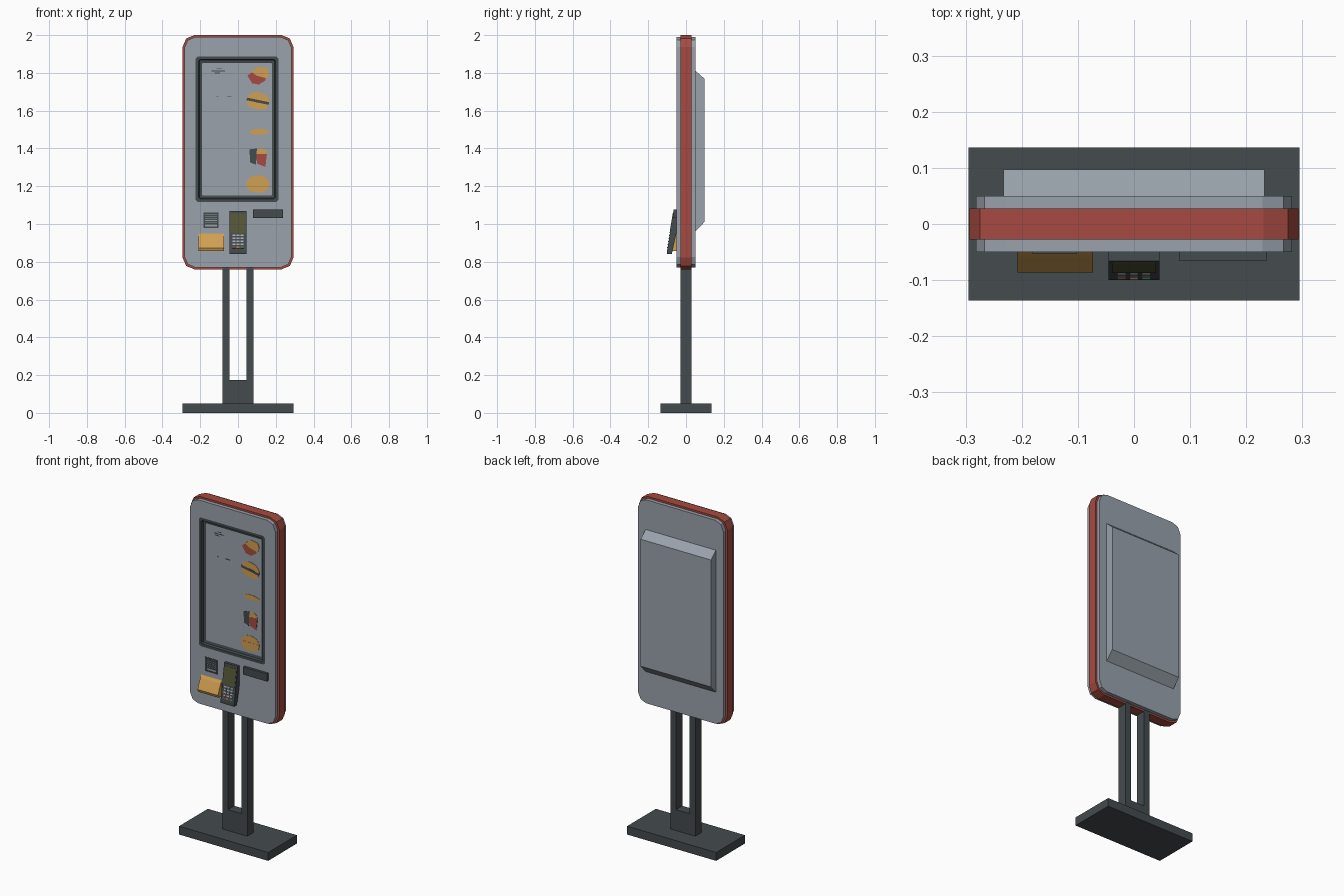
import bpy, bmesh, math
from mathutils import Matrix, Vector

if "Cube" in bpy.data.objects:
    bpy.data.objects.remove(bpy.data.objects["Cube"])

def material(name, r, g, b):
    m = bpy.data.materials.new(name)
    m.diffuse_color = (r, g, b, 1)
    m.use_nodes = True
    m.node_tree.nodes["Principled BSDF"].inputs["Base Color"].default_value = m.diffuse_color
    return m

GREY = material("panel_grey", .32, .36, .41)
DARK = material("charcoal", .058, .069, .076)
RED = material("red", .38, .07, .052)
YELLOW = material("golden", .64, .35, .085)
OLIVE = material("olive_display", .09, .093, .038)
LIGHT = material("key_grey", .45, .47, .5)
GREEN = material("key_green", .08, .3, .08)

def finish(name, bm, mat):
    bmesh.ops.remove_doubles(bm, verts=bm.verts, dist=1e-5)
    bmesh.ops.recalc_face_normals(bm, faces=bm.faces)
    me = bpy.data.meshes.new(name)
    bm.to_mesh(me)
    bm.free()
    for p in me.polygons:
        p.use_smooth = False
    me.materials.clear()
    me.materials.append(mat)
    ob = bpy.data.objects.new(name, me)
    bpy.context.collection.objects.link(ob)
    return ob

def round_rect(x0, x1, z0, z1, r=0.0, seg=2):
    if r == 0:
        return [(x0, z0), (x1, z0), (x1, z1), (x0, z1)]
    pts = []
    for cx, cz, a in ((x1 - r, z0 + r, -90), (x1 - r, z1 - r, 0),
                      (x0 + r, z1 - r, 90), (x0 + r, z0 + r, 180)):
        for i in range(seg + 1):
            t = math.radians(a + 90 * i / seg)
            pts.append((cx + r * math.cos(t), cz + r * math.sin(t)))
    return pts

def plate(name, loops, y0, y1, mat):
    """Front outline (later loops are holes) extruded from y0 to y1."""
    cu = bpy.data.curves.new(name, 'CURVE')
    cu.dimensions = '2D'
    cu.fill_mode = 'BOTH'
    cu.extrude = (y1 - y0) / 2
    for loop in loops:
        s = cu.splines.new('POLY')
        s.points.add(len(loop) - 1)
        for p, (x, z) in zip(s.points, loop):
            p.co = (x, z, 0, 1)
        s.use_cyclic_u = True
    tmp = bpy.data.objects.new(name + "_tmp", cu)
    bpy.context.collection.objects.link(tmp)
    dg = bpy.context.evaluated_depsgraph_get()
    me = bpy.data.meshes.new_from_object(tmp.evaluated_get(dg))
    bm = bmesh.new()
    bm.from_mesh(me)
    bpy.data.objects.remove(tmp)
    bpy.data.meshes.remove(me)
    bm.transform(Matrix.Translation((0, (y0 + y1) / 2, 0)) @ Matrix.Rotation(math.pi / 2, 4, 'X'))
    return finish(name, bm, mat)

def prism(name, profile, x0, x1, mat):
    """Side profile of (y, z) points extruded along x."""
    bm = bmesh.new()
    f = bm.faces.new([bm.verts.new((x0, y, z)) for y, z in profile])
    g = bmesh.ops.extrude_face_region(bm, geom=[f])
    bmesh.ops.translate(bm, vec=(x1 - x0, 0, 0),
                        verts=[v for v in g["geom"] if isinstance(v, bmesh.types.BMVert)])
    return finish(name, bm, mat)

def box(name, x0, x1, y0, y1, z0, z1, mat):
    return prism(name, [(y0, z0), (y1, z0), (y1, z1), (y0, z1)], x0, x1, mat)

# Foot and slotted column
box("base_plate", -.295, .295, -.136, .136, 0, .05, DARK)
plate("slotted_column", [[(-.083, .05), (.083, .05), (.083, .78), (.045, .78), (.045, .175),
                          (-.045, .175), (-.045, .78), (-.083, .78)]], -.03, .03, DARK)

# Housing: red middle band, grey front with screen opening, grey back
plate("red_band", [round_rect(-.293, .293, .76, 2.0, .062)], -.028, .028, RED)
outline = round_rect(-.282, .282, .771, 1.989, .053)
SX0, SX1, SZ0, SZ1 = -.225, .214, 1.117, 1.888
plate("front_panel", [outline, round_rect(SX0, SX1, SZ0, SZ1, .012, 1)], -.05, -.028, GREY)
plate("back_panel", [outline], .028, .05, GREY)
prism("rear_housing", [(.045, .955), (.097, 1.01), (.097, 1.77), (.045, 1.815)], -.233, .233, GREY)

# Recessed screen surround made of stepped rings
bm = bmesh.new()
rings = []
for inset, y, r in ((0, -.05, .012), (.016, -.05, .008), (.02, -.036, .006), (.037, -.032, .003)):
    rings.append([bm.verts.new((x, y, z)) for x, z in
                  round_rect(SX0 + inset, SX1 - inset, SZ0 + inset, SZ1 - inset, r, 1)])
for a, b in zip(rings, rings[1:]):
    for i in range(len(a)):
        j = (i + 1) % len(a)
        bm.faces.new((a[i], a[j], b[j], b[i]))
finish("screen_surround", bm, DARK)
box("screen", -.19, .18, -.0325, -.028, 1.15, 1.855, GREY)

# Menu pictures as thin plates on the screen
def picture(name, pts, mat, layer=0):
    plate(name, [pts], -.0345 - layer * .001, -.0325, mat)

def burger(name, cx, cz, tilt, filling):
    def place(pts):
        c, s = math.cos(tilt), math.sin(tilt)
        return [(cx + x * c - z * s, cz + x * s + z * c) for x, z in pts]
    arc = [math.pi * i / 10 for i in range(11)]
    picture(name + "_top_bun", place([(.06 * math.cos(t), .005 + .043 * math.sin(t)) for t in arc]), YELLOW)
    picture(name + "_bottom_bun", place([(.058 * math.cos(t), -.005 - .038 * math.sin(t) ** .6)
                                         for t in reversed(arc)]), YELLOW)
    picture(name + "_filling", place([(-.06, -.007), (.06, -.007), (.06, .007), (-.06, .007)]), filling, 1)

picture("meal_box", [(.05, 1.785), (.075, 1.745), (.11, 1.738), (.145, 1.76), (.15, 1.785), (.09, 1.815)], RED)
picture("meal_bun", [(.07, 1.805), (.10, 1.785), (.155, 1.77), (.165, 1.80), (.155, 1.825), (.11, 1.833)],
        YELLOW, 1)
burger("dark_burger", .105, 1.65, -.2, DARK)
picture("flat_snack", [(.055, 1.487), (.085, 1.474), (.13, 1.474), (.165, 1.483), (.165, 1.492),
                       (.13, 1.503), (.085, 1.503)], YELLOW)
picture("drink_cup", [(.065, 1.325), (.095, 1.315), (.10, 1.40), (.06, 1.395)], DARK)
picture("side_carton", [(.10, 1.32), (.145, 1.302), (.153, 1.37), (.097, 1.37)], RED, 1)
picture("side_sticks", [(.098, 1.37), (.152, 1.37), (.148, 1.39), (.125, 1.402), (.10, 1.395)], YELLOW)
burger("plain_burger", .105, 1.21, 0, YELLOW)

# Small menu rule marks
for i, (x0, x1, z) in enumerate(((-.115, -.085, 1.822), (-.14, -.07, 1.81), (-.125, -.095, 1.799),
                                 (-.113, -.102, 1.674), (-.058, -.035, 1.674))):
    box(f"menu_rule_{i}", x0, x1, -.0335, -.0325, z - .002, z + .002, DARK)

# Speaker grille: frame with slats
plate("speaker_frame", [round_rect(-.182, -.102, .978, 1.062), round_rect(-.174, -.11, .986, 1.054)],
      -.053, -.05, DARK)
for i in range(5):
    z = .997 + i * .0115
    box(f"speaker_slat_{i}", -.174, -.11, -.052, -.05, z, z + .008, DARK)

# Receipt tray and scanner slot
prism("receipt_tray", [(-.049, .95), (-.06, .933), (-.086, .873), (-.08, .857), (-.049, .857)],
      -.208, -.073, YELLOW)
box("scanner_slot", .08, .237, -.065, -.049, 1.031, 1.077, DARK)

# Card terminal with tilted face
prism("card_terminal", [(-.049, 1.07), (-.066, 1.07), (-.10, .86), (-.10, .842), (-.075, .842), (-.049, .96)],
      -.045, .045, DARK)
TILT = math.atan2(.034, .21)

def on_terminal(name, x, z, w, h, mat, t=.004):
    y = -.066 - (1.07 - z) * .034 / .21
    bm = bmesh.new()
    bmesh.ops.create_cube(bm, size=1)
    bm.transform(Matrix.Translation((x, y, z)) @ Matrix.Rotation(-TILT, 4, 'X')
                 @ Matrix.Diagonal(Vector((w, t, h, 1))))
    finish(name, bm, mat)

on_terminal("terminal_display", 0, 1.003, .078, .105, OLIVE)
for row in range(4):
    for col in range(3):
        on_terminal(f"key_{row}_{col}", (col - 1) * .022, .94 - row * .016, .015, .009, LIGHT)
for x, mat, name in ((-.022, RED, "cancel"), (0, YELLOW, "clear"), (.022, GREEN, "confirm")):
    on_terminal(name + "_key", x, .876, .015, .009, mat)
